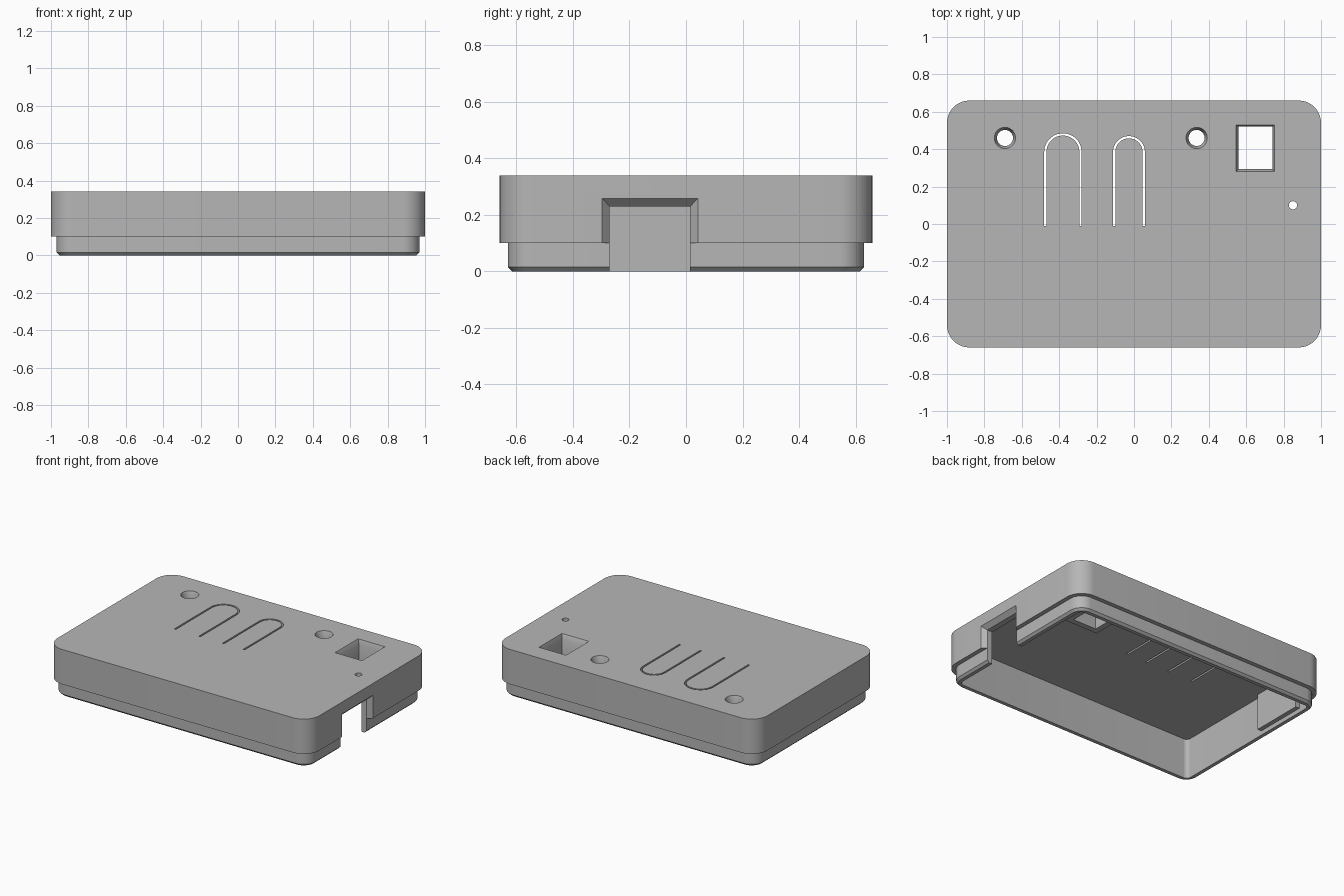
import bpy, bmesh
from math import sin, cos, pi

if "Cube" in bpy.data.objects:
    bpy.data.objects.remove(bpy.data.objects["Cube"], do_unlink=True)

grey = bpy.data.materials.new("matte_grey")
grey.use_nodes = True
colour = (0.47, 0.47, 0.47, 1)
grey.diffuse_color = colour
grey.node_tree.nodes["Principled BSDF"].inputs["Base Color"].default_value = colour


def loft(name, rings):
    """Solid through matching rings of 3D points, capped at both ends."""
    bm = bmesh.new()
    loops = [[bm.verts.new(p) for p in ring] for ring in rings]
    n = len(loops[0])
    for a, b in zip(loops, loops[1:]):
        for i in range(n):
            j = (i + 1) % n
            bm.faces.new((a[i], a[j], b[j], b[i]))
    bm.faces.new(loops[0][::-1])
    bm.faces.new(loops[-1])
    bmesh.ops.recalc_face_normals(bm, faces=bm.faces)
    mesh = bpy.data.meshes.new(name)
    bm.to_mesh(mesh)
    bm.free()
    mesh.materials.append(grey)
    obj = bpy.data.objects.new(name, mesh)
    bpy.context.collection.objects.link(obj)
    return obj


def arc(cx, cy, r, start, end, steps):
    return [(cx + r * cos(start + (end - start) * i / steps),
             cy + r * sin(start + (end - start) * i / steps)) for i in range(steps + 1)]


def rounded(hx, hy, r, z):
    pts = []
    for k, (sx, sy) in enumerate([(1, 1), (-1, 1), (-1, -1), (1, -1)]):
        pts += arc(sx * (hx - r), sy * (hy - r), r, k * pi / 2, (k + 1) * pi / 2, 10)
    return [(x, y, z) for x, y in pts]


def circle(x, y, r, z):
    return [(px, py, z) for px, py in arc(x, y, r, 0, 2 * pi, 32)[:-1]]


def rect(x0, x1, y0, y1, z):
    return [(x0, y0, z), (x1, y0, z), (x1, y1, z), (x0, y1, z)]


def combine(target, tool, operation):
    mod = target.modifiers.new("combine", "BOOLEAN")
    mod.operation = operation
    mod.solver = "EXACT"
    mod.object = tool
    bpy.context.view_layer.objects.active = target
    bpy.ops.object.modifier_apply(modifier=mod.name)
    bpy.data.objects.remove(tool, do_unlink=True)


TOP, CEILING, STEP = 0.34, 0.28, 0.10

# Case body with a stepped, chamfered lip
case = loft("case_lid", [
    rounded(0.955, 0.615, 0.075, 0), rounded(0.97, 0.63, 0.09, 0.015),
    rounded(0.97, 0.63, 0.09, STEP), rounded(1, 0.66, 0.12, STEP),
    rounded(1, 0.66, 0.12, TOP)])

# Hollow interior
combine(case, loft("cavity", [rounded(0.93, 0.59, 0.03, -0.1),
                              rounded(0.93, 0.59, 0.03, CEILING)]), "DIFFERENCE")

# Tube below the window and a ledge on the end wall
combine(case, loft("window_tube", [rect(0.52, 0.78, 0.255, 0.56, 0.14),
                                   rect(0.52, 0.78, 0.255, 0.56, 0.3)]), "UNION")
combine(case, loft("inner_ledge", [rect(-0.95, -0.9, 0.13, 0.5, 0.03),
                                   rect(-0.95, -0.9, 0.13, 0.5, 0.3)]), "UNION")

# Window with a sloped edge
combine(case, loft("window_cut", [
    rect(0.56, 0.74, 0.295, 0.52, 0.05), rect(0.56, 0.74, 0.295, 0.52, 0.31),
    rect(0.545, 0.75, 0.28, 0.53, TOP), rect(0.545, 0.75, 0.28, 0.53, 0.4)]), "DIFFERENCE")

# Countersunk button holes and the small light hole
for x in (-0.69, 0.335):
    combine(case, loft("button_hole", [
        circle(x, 0.46, 0.043, 0.2), circle(x, 0.46, 0.043, 0.3),
        circle(x, 0.46, 0.057, TOP), circle(x, 0.46, 0.057, 0.4)]), "DIFFERENCE")
combine(case, loft("light_hole", [circle(0.85, 0.1, 0.022, 0.2),
                                  circle(0.85, 0.1, 0.022, 0.4)]), "DIFFERENCE")

# Arched slots that free two flexible tabs
for x, r in ((-0.38, 0.094), (-0.027, 0.079)):
    w = 0.006
    path = [(x + r + w, -0.01)] + arc(x, 0.385, r + w, 0, pi, 24) + [(x - r - w, -0.01)]
    path += [(x - r + w, -0.01)] + arc(x, 0.385, r - w, pi, 0, 24) + [(x + r - w, -0.01)]
    combine(case, loft("tab_slot", [[(px, py, z) for px, py in path]
                                    for z in (0.2, 0.4)]), "DIFFERENCE")


# Flared connector notch in the end wall
def notch(x, y0, y1, z):
    return [(x, y0, -0.1), (x, y1, -0.1), (x, y1, z), (x, y0, z)]


combine(case, loft("notch_cut", [
    notch(0.85, -0.27, 0.015, 0.23), notch(0.97, -0.27, 0.015, 0.23),
    notch(1, -0.297, 0.042, 0.258), notch(1.1, -0.297, 0.042, 0.258)]), "DIFFERENCE")

# Smooth the curved walls, keep the edges crisp
bpy.ops.object.select_all(action="DESELECT")
case.select_set(True)
bpy.context.view_layer.objects.active = case
bpy.ops.object.shade_smooth_by_angle(angle=pi / 6)
